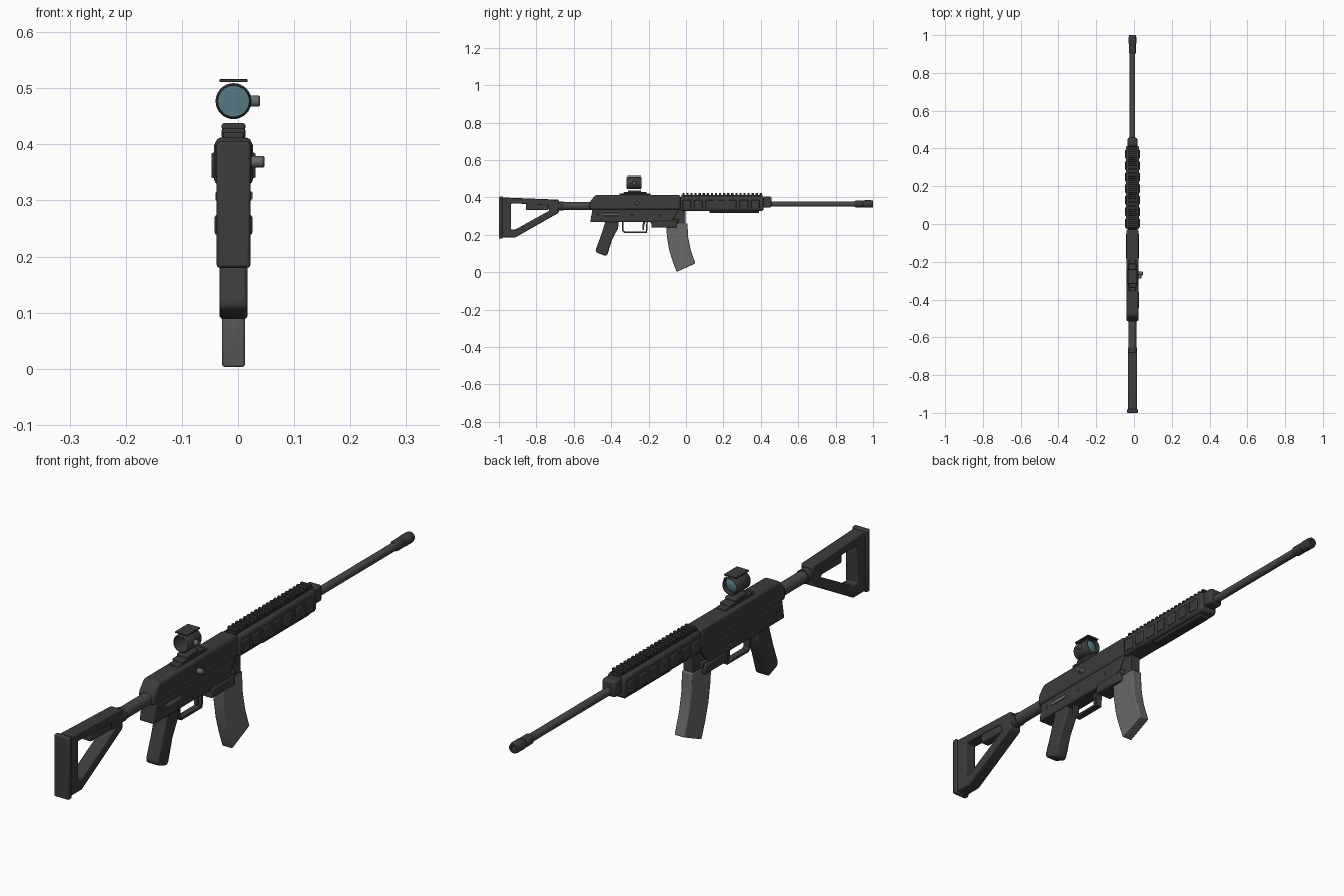
import bpy, bmesh, math
from mathutils import Vector, Matrix

if "Cube" in bpy.data.objects:
    bpy.data.objects.remove(bpy.data.objects["Cube"])

CX = -0.008  # centre plane of the body


def material(name, rgb):
    m = bpy.data.materials.new(name)
    m.diffuse_color = (*rgb, 1)
    m.use_nodes = True
    m.node_tree.nodes["Principled BSDF"].inputs["Base Color"].default_value = m.diffuse_color
    return m


DARK = material("charcoal", (0.045, 0.045, 0.045))
BLACK = material("dark_rail", (0.032, 0.032, 0.032))
STEEL = material("barrel_steel", (0.065, 0.065, 0.065))
GREY = material("light_grey", (0.14, 0.14, 0.14))
GLASS = material("lens_blue", (0.09, 0.19, 0.23))


def finish(name, bm, mat, bevel=0.0, segs=2):
    bmesh.ops.recalc_face_normals(bm, faces=bm.faces)
    me = bpy.data.meshes.new(name)
    bm.to_mesh(me)
    bm.free()
    me.materials.append(mat)
    ob = bpy.data.objects.new(name, me)
    bpy.context.collection.objects.link(ob)
    if bevel:
        b = ob.modifiers.new("bevel", 'BEVEL')
        b.width, b.segments, b.limit_method = bevel, segs, 'ANGLE'
        b.angle_limit = math.radians(30)
    bpy.context.view_layer.objects.active = ob
    bpy.ops.object.select_all(action='DESELECT')
    ob.select_set(True)
    bpy.ops.object.shade_smooth_by_angle(angle=math.radians(35))
    return ob


def side_profile(name, pts, half, mat, bevel=0.0, x=CX):
    """Extrude a (y, z) outline symmetrically across x."""
    bm = bmesh.new()
    a = [bm.verts.new((x - half, y, z)) for y, z in pts]
    b = [bm.verts.new((x + half, y, z)) for y, z in pts]
    bm.faces.new(a)
    bm.faces.new(b[::-1])
    for i in range(len(pts)):
        j = (i + 1) % len(pts)
        bm.faces.new((a[i], a[j], b[j], b[i]))
    return finish(name, bm, mat, bevel)


def box(name, y0, y1, z0, z1, half, mat, bevel=0.0, x=CX):
    return side_profile(name, [(y0, z0), (y1, z0), (y1, z1), (y0, z1)], half, mat, bevel, x)


def frame(name, outer, inner, half, mat, bevel=0.0):
    """Flat ring between two (y, z) loops of equal length, given thickness."""
    bm = bmesh.new()
    loops = [[bm.verts.new((CX + s * half, y, z)) for y, z in pts]
             for s, pts in ((-1, outer), (1, outer), (1, inner), (-1, inner))]
    n = len(outer)
    for k in range(4):
        p, q = loops[k], loops[(k + 1) % 4]
        for i in range(n):
            j = (i + 1) % n
            bm.faces.new((p[i], p[j], q[j], q[i]))
    return finish(name, bm, mat, bevel)


def lathe(name, prof, z, mat, x=CX, n=24, closed=False):
    """Turn a (radius, y) profile around an axis running along y."""
    bm = bmesh.new()
    rings = [[bm.verts.new((x + r * math.cos(2 * math.pi * i / n), y,
                            z + r * math.sin(2 * math.pi * i / n))) for i in range(n)]
             for r, y in prof]
    for k in range(len(rings) if closed else len(rings) - 1):
        p, q = rings[k], rings[(k + 1) % len(rings)]
        for i in range(n):
            j = (i + 1) % n
            bm.faces.new((p[i], p[j], q[j], q[i]))
    if not closed:
        bm.faces.new(rings[0])
        bm.faces.new(rings[-1])
    return finish(name, bm, mat)


def side_pin(name, x0, x1, y, z, r, mat, n=16):
    """Cylinder running along x."""
    bm = bmesh.new()
    bmesh.ops.create_cone(bm, cap_ends=True, segments=n, radius1=r, radius2=r, depth=x1 - x0,
                          matrix=Matrix.Translation(((x0 + x1) / 2, y, z)) @ Matrix.Rotation(math.pi / 2, 4, 'Y'))
    return finish(name, bm, mat, 0.002, 1)


# Stock: open triangular frame, butt plate, cheek block and tube
frame("stock_frame",
      [(-0.985, 0.4), (-0.985, 0.185), (-0.915, 0.185), (-0.68, 0.318), (-0.68, 0.388)],
      [(-0.935, 0.368), (-0.935, 0.228), (-0.91, 0.23), (-0.73, 0.33), (-0.74, 0.362)],
      0.024, DARK, 0.005)
box("butt_plate", -1.0, -0.98, 0.18, 0.405, 0.03, DARK, 0.005)
box("stock_cheek_block", -0.855, -0.735, 0.333, 0.37, 0.018, DARK, 0.005)
lathe("stock_tube", [(0.022, -0.7), (0.022, -0.5)], 0.354, STEEL)
lathe("stock_collar", [(0.025, -0.69), (0.025, -0.655)], 0.354, DARK)

# Receiver
side_profile("upper_receiver",
             [(-0.515, 0.335), (-0.515, 0.375), (-0.485, 0.412), (-0.03, 0.412), (-0.03, 0.335)],
             0.032, DARK, 0.009)
side_profile("lower_receiver",
             [(-0.512, 0.268), (-0.08, 0.268), (-0.035, 0.338), (-0.5, 0.338)],
             0.0295, DARK, 0.005)
box("magazine_well", -0.185, -0.05, 0.238, 0.275, 0.034, DARK, 0.006)
box("receiver_ledge", -0.19, -0.04, 0.262, 0.285, 0.028, DARK, 0.004)

# Receiver side details
box("selector_lever", -0.445, -0.36, 0.302, 0.316, 0.004, GREY, 0.002, CX + 0.03)
side_pin("charging_handle", 0.015, 0.047, -0.262, 0.369, 0.01, GREY)
for i, (y, z) in enumerate([(-0.47, 0.31), (-0.29, 0.305), (-0.14, 0.305)]):
    side_pin(f"receiver_pin_{i}", CX - 0.032, CX + 0.032, y, z, 0.006, STEEL, 12)

# Grip, trigger and guard
side_profile("pistol_grip",
             [(-0.43, 0.275), (-0.36, 0.275), (-0.363, 0.235), (-0.395, 0.175), (-0.42, 0.095),
              (-0.43, 0.087), (-0.478, 0.105), (-0.484, 0.118), (-0.455, 0.195)],
             0.025, DARK, 0.008)
frame("trigger_guard",
      [(-0.342, 0.275), (-0.342, 0.222), (-0.33, 0.21), (-0.208, 0.21), (-0.204, 0.275)],
      [(-0.334, 0.27), (-0.334, 0.225), (-0.326, 0.218), (-0.215, 0.218), (-0.212, 0.27)],
      0.012, DARK)
side_profile("trigger", [(-0.23, 0.275), (-0.215, 0.275), (-0.223, 0.25), (-0.224, 0.225),
                         (-0.232, 0.225), (-0.232, 0.25)], 0.006, STEEL)

# Curved magazine
side_profile("magazine",
             [(-0.107, 0.262), (0.008, 0.262), (0.011, 0.19), (0.025, 0.12), (0.05, 0.047),
              (-0.05, 0.002), (-0.072, 0.06), (-0.09, 0.12), (-0.102, 0.19)],
             0.0205, GREY, 0.004)
box("magazine_top", -0.1, -0.002, 0.255, 0.345, 0.019, DARK)

# Handguard with side panels, top rail and lower plate
box("handguard", -0.03, 0.415, 0.328, 0.407, 0.035, DARK, 0.01)
for s in (-1, 1):
    for i in range(7):
        y = -0.018 + i * 0.061
        box(f"handguard_panel_{'right' if s > 0 else 'left'}_{i}", y, y + 0.044, 0.34, 0.385,
            0.004, DARK, 0.003, CX + s * 0.0355)
box("top_rail", -0.025, 0.41, 0.4, 0.414, 0.02, BLACK)
for i in range(20):
    y = -0.02 + i * 0.0218
    box(f"rail_tooth_{i}", y, y + 0.012, 0.412, 0.424, 0.021, BLACK, 0.002)
box("lower_plate", 0.125, 0.39, 0.317, 0.332, 0.02, BLACK, 0.003)
box("front_block", 0.41, 0.457, 0.346, 0.405, 0.026, DARK, 0.008)

# Barrel and muzzle
lathe("barrel", [(0.0145, 0.44), (0.0145, 0.92)], 0.365, STEEL)
lathe("muzzle", [(0.015, 0.9), (0.019, 0.91), (0.019, 0.94), (0.017, 0.945), (0.02, 0.955),
                 (0.02, 0.99), (0.017, 1.0), (0.009, 1.0), (0.009, 0.96)], 0.365, DARK)

# Sight mount
box("sight_base", -0.355, -0.19, 0.408, 0.421, 0.018, DARK, 0.003)
box("sight_clamp", -0.335, -0.21, 0.419, 0.428, 0.021, DARK, 0.003)
box("sight_riser", -0.31, -0.24, 0.425, 0.438, 0.021, DARK, 0.004)

# Sight tube, lens, hood and knob
lathe("sight_tube", [(0.029, -0.317), (0.032, -0.312), (0.032, -0.243), (0.029, -0.238),
                     (0.0275, -0.238), (0.0275, -0.317)], 0.477, DARK, n=32, closed=True)
lathe("sight_lens", [(0.028, -0.262), (0.028, -0.256), (0.022, -0.25), (0.012, -0.246),
                     (0.002, -0.245)], 0.477, GLASS, n=32)
box("sight_hood", -0.315, -0.24, 0.511, 0.516, 0.025, DARK, 0.001)
side_pin("sight_knob", 0.02, 0.039, -0.278, 0.477, 0.01, GREY)
